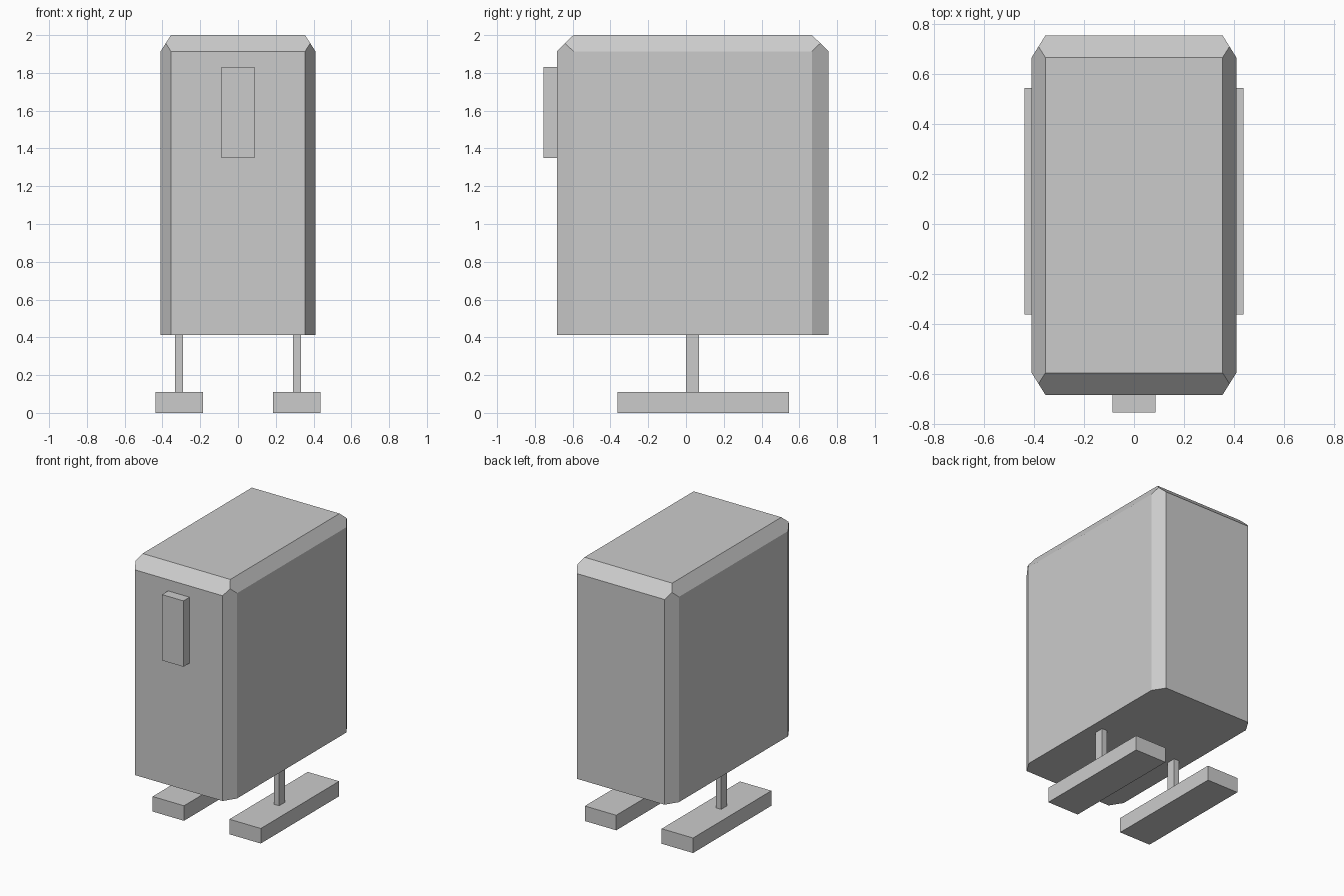
import bpy
import bmesh
from mathutils import Vector

default = bpy.data.objects.get("Cube")
if default:
    bpy.data.objects.remove(default, do_unlink=True)

# Single flat grey
grey = bpy.data.materials.new("light_grey")
grey.use_nodes = True
colour = (0.6, 0.6, 0.6, 1)
grey.diffuse_color = colour
grey.node_tree.nodes["Principled BSDF"].inputs["Base Color"].default_value = colour


def box_mesh(low, high):
    """Axis-aligned box between two corners."""
    low, high = Vector(low), Vector(high)
    bm = bmesh.new()
    bmesh.ops.create_cube(bm, size=1)
    bmesh.ops.scale(bm, vec=high - low, verts=bm.verts)
    bmesh.ops.translate(bm, vec=(low + high) / 2, verts=bm.verts)
    return bm


def finish(bm, name):
    bmesh.ops.recalc_face_normals(bm, faces=bm.faces)
    mesh = bpy.data.meshes.new(name)
    bm.to_mesh(mesh)
    bm.free()
    mesh.materials.append(grey)
    obj = bpy.data.objects.new(name, mesh)
    bpy.context.collection.objects.link(obj)
    return obj


def slice_off(bm, point, normal):
    """Cut away everything beyond a plane and close the hole."""
    cut = bmesh.ops.bisect_plane(
        bm, geom=bm.verts[:] + bm.edges[:] + bm.faces[:], dist=1e-5,
        plane_co=point, plane_no=normal, clear_outer=True)
    edges = [e for e in cut["geom_cut"] if isinstance(e, bmesh.types.BMEdge)]
    bmesh.ops.contextual_create(bm, geom=edges)


# Body: box with chamfered upright and top edges
half_x, front, back, base, top = 0.41, -0.684, 0.755, 0.412, 2.0
cx, cy, cz = 0.055, 0.088, 0.086
body = box_mesh((-half_x, front, base), (half_x, back, top))
for sx in (-1, 1):
    for sy, y in ((-1, front), (1, back)):
        slice_off(body, (sx * (half_x - cx), y, 1), (sx / cx, sy / cy, 0))
for sx in (-1, 1):
    slice_off(body, (sx * (half_x - cx), 0, top), (sx / cx, 0, 1 / cz))
for sy, y in ((-1, front), (1, back)):
    slice_off(body, (0, y - sy * cy, top), (0, sy / cy, 1 / cz))
finish(body, "body")

# Raised block on the front
finish(box_mesh((-0.087, -0.755, 1.35), (0.087, front, 1.832)), "front_block")

# Thin legs on long flat feet
for side, s in (("left", 1), ("right", -1)):
    for part, x1, x2, y1, y2, z1, z2 in (
            ("leg", 0.29, 0.333, 0.0, 0.069, 0.11, base),
            ("foot", 0.184, 0.438, -0.362, 0.544, 0.0, 0.11)):
        xs = sorted((s * x1, s * x2))
        finish(box_mesh((xs[0], y1, z1), (xs[1], y2, z2)), f"{side}_{part}")
